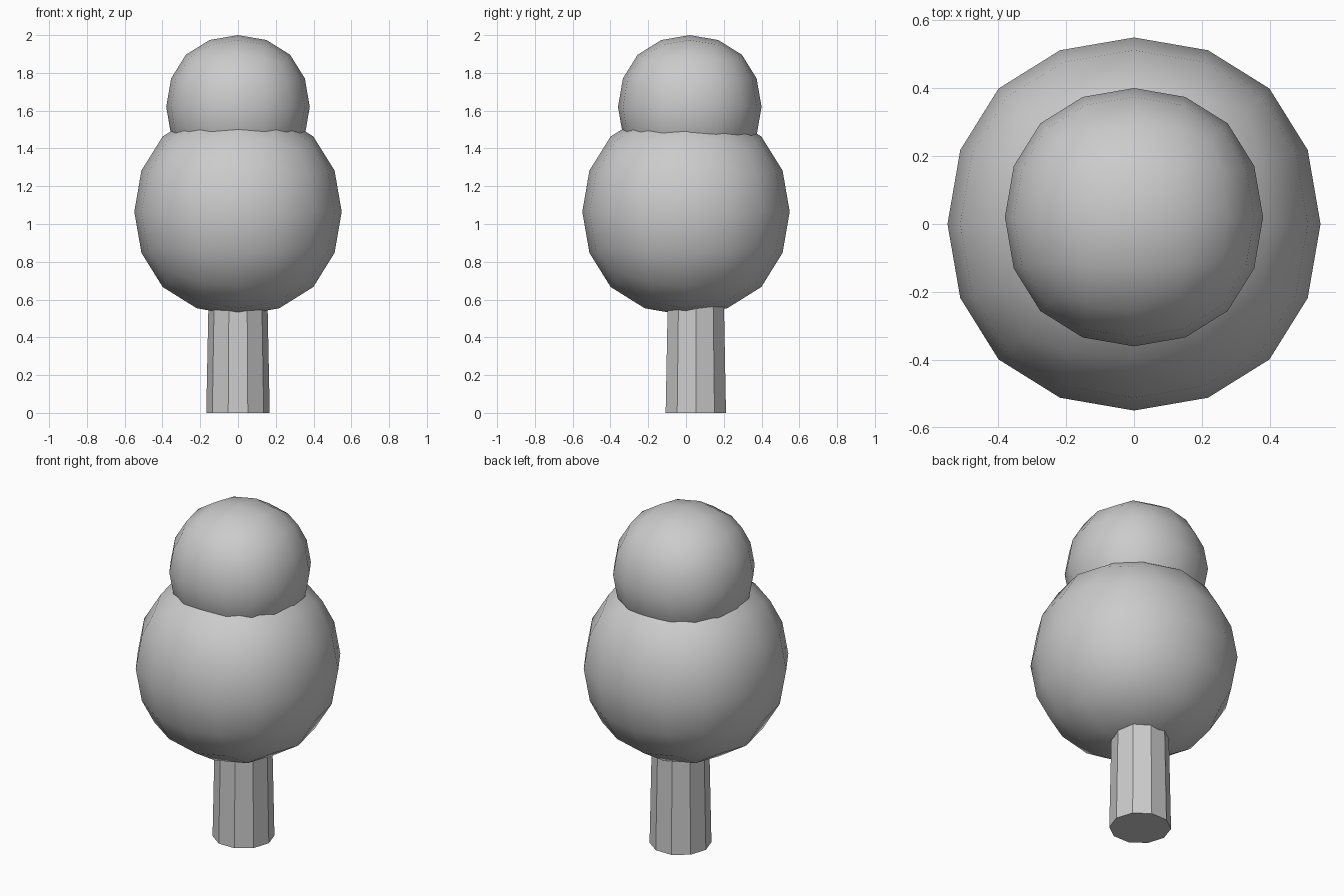
import bpy
import math

if "Cube" in bpy.data.objects:
    bpy.data.objects.remove(bpy.data.objects["Cube"])

# Height of a subdivided cube's face centre relative to the cube's half size
FACE_LIMIT = 0.8395


def foliage_ball(name, centre, radius):
    """Rounded ball made from a subdivided cube, smooth shaded."""
    bpy.ops.mesh.primitive_cube_add(size=2 * radius / FACE_LIMIT, location=centre)
    ball = bpy.context.object
    ball.name = name
    sub = ball.modifiers.new("round", 'SUBSURF')
    sub.levels = sub.render_levels = 2
    bpy.ops.object.shade_smooth()
    return ball


# Trunk: flat ten-sided tapered post reaching up into the foliage
bottom, top, height = 0.168, 0.153, 0.75
bpy.ops.mesh.primitive_cone_add(vertices=10, radius1=bottom, radius2=top,
                                depth=height, location=(0, 0.052, height / 2),
                                rotation=(0, 0, math.pi / 2))
bpy.context.object.name = "trunk"

# Foliage: large lower ball and small upper ball
foliage_ball("lower_foliage", (0, 0, 1.065), 0.549)
foliage_ball("upper_foliage", (0, 0.02, 1.62), 0.38)
